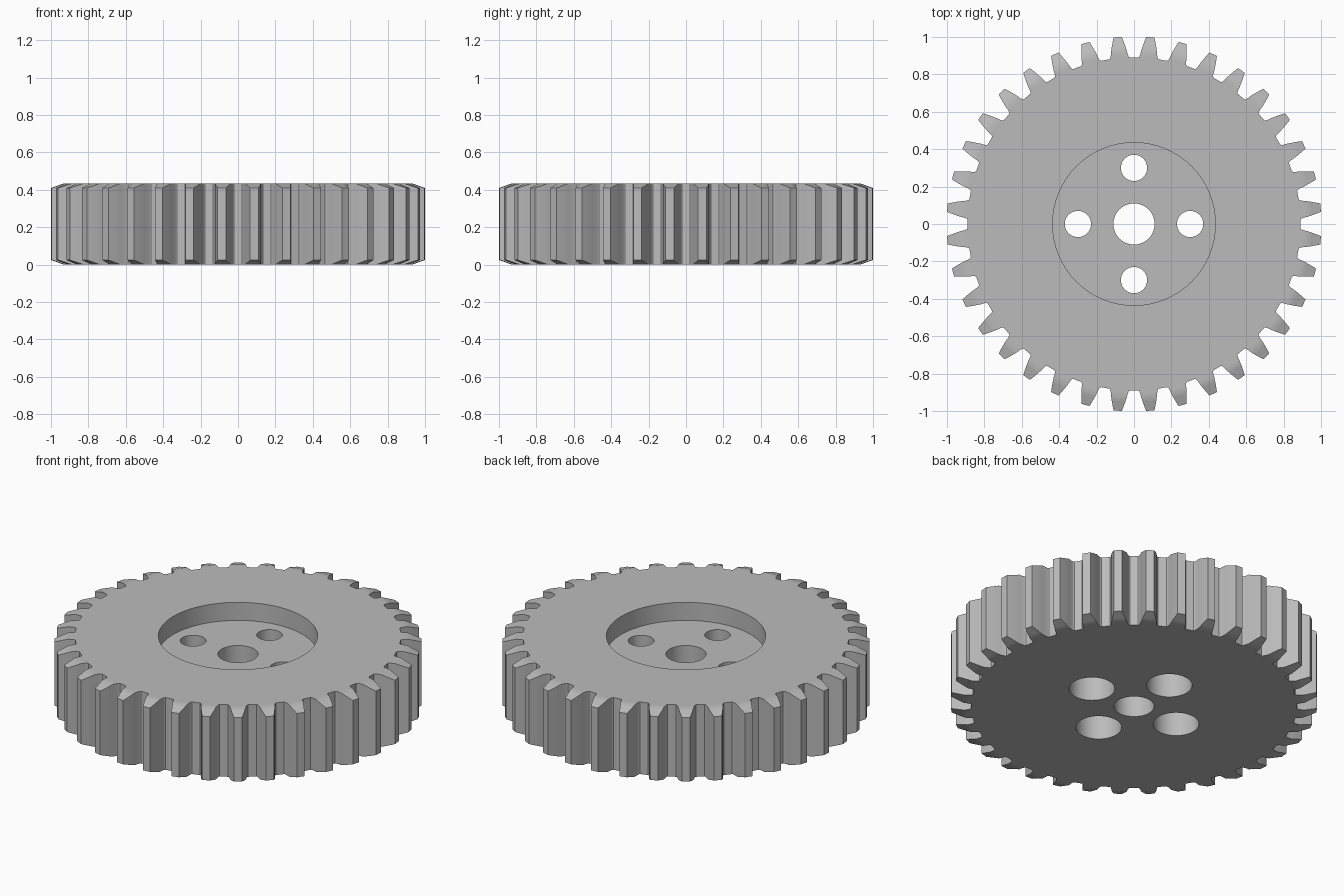
import bpy, bmesh, math

HEIGHT, TEETH = 0.435, 36
PITCH = 2 * math.pi / TEETH
FLAT_R, TIP_R, RISE = 0.93, 1.002, 0.025
# Tooth flank from root to tip: radius, half angle
FLANK = [(0.89, 0.062), (0.894, 0.056), (0.905, 0.051), (FLAT_R, 0.045),
         (0.953, 0.038), (0.978, 0.03), (TIP_R, 0.022)]
FLAT_I = 3

if "Cube" in bpy.data.objects:
    bpy.data.objects.remove(bpy.data.objects["Cube"], do_unlink=True)

steel = bpy.data.materials.new("light grey metal")
steel.use_nodes = True
grey = (0.5, 0.5, 0.5, 1)
steel.diffuse_color = grey
steel.node_tree.nodes["Principled BSDF"].inputs["Base Color"].default_value = grey


def make_object(name, bm):
    bmesh.ops.recalc_face_normals(bm, faces=bm.faces)
    mesh = bpy.data.meshes.new(name)
    bm.to_mesh(mesh)
    bm.free()
    mesh.materials.append(steel)
    obj = bpy.data.objects.new(name, mesh)
    bpy.context.collection.objects.link(obj)
    return obj


# Toothed wheel with tips sloping away on both faces
bm = bmesh.new()
rings = {True: [], False: []}
for t in range(TEETH):
    mid = (t + 0.5) * PITCH
    outline = [(r, mid - a) for r, a in FLANK] + [(r, mid + a) for r, a in reversed(FLANK)]
    for top in rings:
        tooth = []
        for r, a in outline:
            drop = RISE * max(0, (r - FLAT_R) / (TIP_R - FLAT_R))
            z = HEIGHT - drop if top else drop
            tooth.append(bm.verts.new((r * math.cos(a), r * math.sin(a), z)))
        rings[top].append(tooth)
for teeth in rings.values():
    last = len(FLANK) * 2 - 1
    for tooth in teeth:
        for i in range(FLAT_I, len(FLANK) - 1):
            bm.faces.new((tooth[i], tooth[i + 1], tooth[last - i - 1], tooth[last - i]))
    bm.faces.new([v for tooth in teeth
                  for v in tooth[:FLAT_I + 1] + tooth[last - FLAT_I:]])
upper, lower = (sum(rings[k], []) for k in (True, False))
for i in range(len(upper)):
    bm.faces.new((lower[i - 1], lower[i], upper[i], upper[i - 1]))
gear = make_object("gear_wheel", bm)


# Round cutters: centre recess, bore, and screw holes counterbored below
def cut(radius, z0, z1, x=0, y=0):
    bm = bmesh.new()
    bmesh.ops.create_cone(bm, cap_ends=True, segments=64, radius1=radius,
                          radius2=radius, depth=z1 - z0)
    bmesh.ops.translate(bm, verts=bm.verts, vec=(x, y, (z0 + z1) / 2))
    cutter = make_object("hole_cutter", bm)
    cutter.hide_render = True
    mod = gear.modifiers.new("hole", "BOOLEAN")
    mod.operation, mod.solver, mod.object = "DIFFERENCE", "EXACT", cutter
    bpy.context.view_layer.objects.active = gear
    bpy.ops.object.modifier_apply(modifier=mod.name)
    bpy.data.objects.remove(cutter, do_unlink=True)


cut(0.435, 0.326, 0.6)
cut(0.11, -0.1, 0.5)
for x, y in ((0.3, 0), (-0.3, 0), (0, 0.3), (0, -0.3)):
    cut(0.07, -0.1, 0.5, x, y)
    cut(0.125, -0.1, 0.217, x, y)

bpy.ops.object.select_all(action="DESELECT")
gear.select_set(True)
bpy.context.view_layer.objects.active = gear
bpy.ops.object.shade_smooth_by_angle(angle=math.radians(30))
